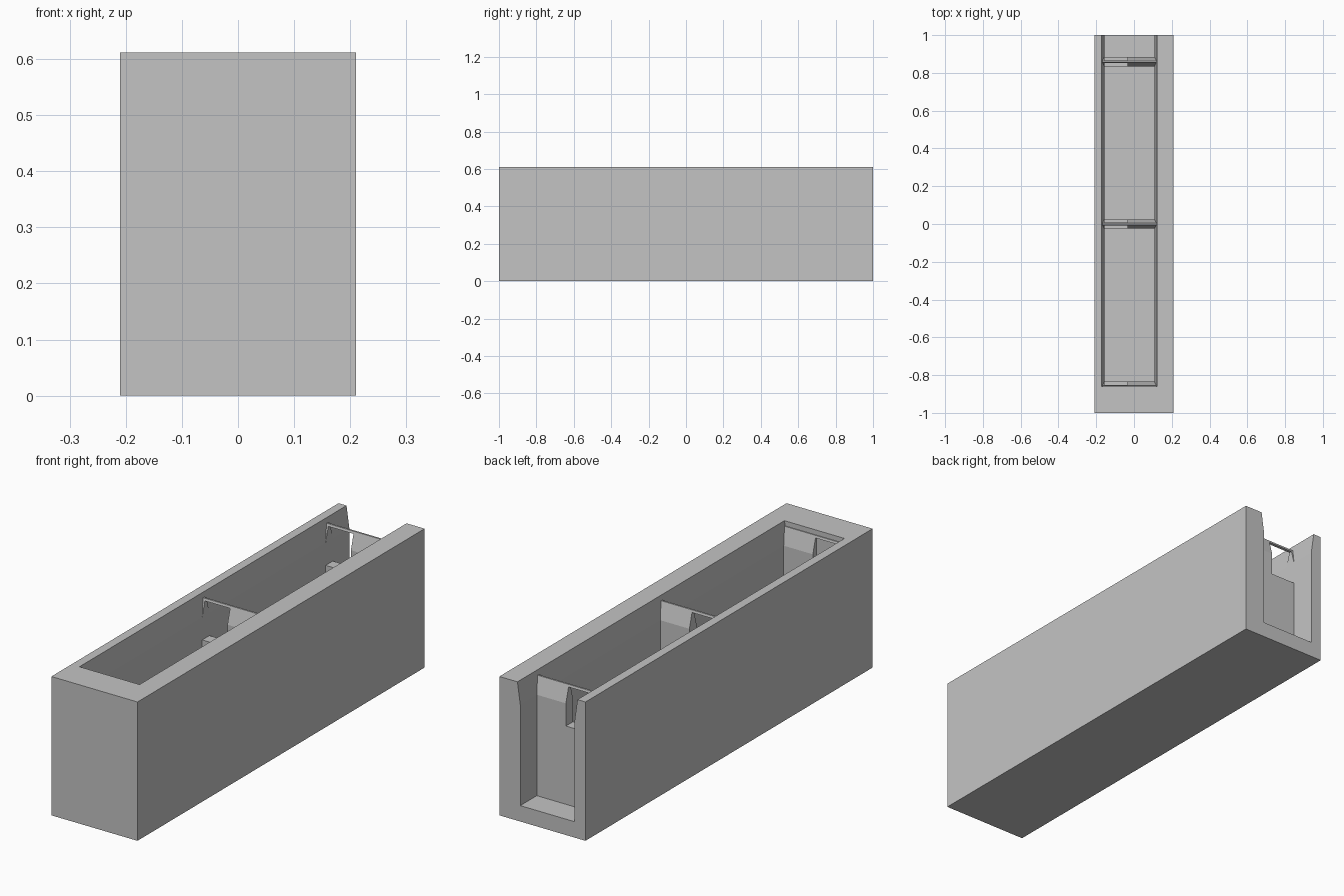
import bpy
import bmesh

WIDTH, HEIGHT = 0.42, 0.612
FLOOR, FLARE = 0.07, 0.515
END_WALL_Y = -0.86

cube = bpy.data.objects.get("Cube")
if cube:
    bpy.data.objects.remove(cube, do_unlink=True)

grey = bpy.data.materials.new("light_grey")
grey.use_nodes = True
colour = (0.55, 0.55, 0.55, 1)
grey.diffuse_color = colour
for node in grey.node_tree.nodes:
    if node.type == 'BSDF_PRINCIPLED':
        node.inputs["Base Color"].default_value = colour


def prism(name, outline, axis, start, end):
    """Extrude an outline along axis; outline is (x, z) for 'Y', (y, z) for 'X'."""
    bm = bmesh.new()
    if axis == 'Y':
        points = [(a, start, b) for a, b in outline]
        move = (0, end - start, 0)
    else:
        points = [(start, a, b) for a, b in outline]
        move = (end - start, 0, 0)
    face = bm.faces.new([bm.verts.new(p) for p in points])
    side = bmesh.ops.extrude_face_region(bm, geom=[face])
    verts = [v for v in side["geom"] if isinstance(v, bmesh.types.BMVert)]
    bmesh.ops.translate(bm, verts=verts, vec=move)
    bmesh.ops.recalc_face_normals(bm, faces=bm.faces)
    mesh = bpy.data.meshes.new(name)
    bm.to_mesh(mesh)
    bm.free()
    mesh.materials.append(grey)
    obj = bpy.data.objects.new(name, mesh)
    bpy.context.collection.objects.link(obj)
    return obj


def rectangle(left, right, bottom, top):
    return [(left, bottom), (right, bottom), (right, top), (left, top)]


def cut(obj, cutter):
    """Subtract the cutter and remove it."""
    mod = obj.modifiers.new("cut", 'BOOLEAN')
    mod.operation = 'DIFFERENCE'
    mod.solver = 'EXACT'
    mod.object = cutter
    bpy.context.view_layer.objects.active = obj
    bpy.ops.object.modifier_apply(modifier=mod.name)
    bpy.data.objects.remove(cutter, do_unlink=True)


# Outer body with an off-centre flared channel, open at the back
half = WIDTH / 2
body = prism("trough_body", rectangle(-half, half, 0, HEIGHT), 'Y', -1, 1)
rise = (HEIGHT + 0.05 - FLARE) / (HEIGHT - FLARE)
spread = 0.014 * rise
left, right = -0.157, 0.108
channel = [(left, FLOOR), (right, FLOOR), (right, FLARE),
           (right + spread, HEIGHT + 0.05), (left - spread, HEIGHT + 0.05), (left, FLARE)]
cut(body, prism("channel_cutter", channel, 'Y', END_WALL_Y, 1.1))

# Dividers with tapered tops and a window under a thin top bar
for name, y in (("front", END_WALL_Y), ("middle", 0), ("back", -END_WALL_Y)):
    section = [(y - 0.025, 0.05), (y + 0.025, 0.05), (y + 0.025, FLARE),
               (y + 0.004, 0.59), (y - 0.004, 0.59), (y - 0.025, FLARE)]
    divider = prism(name + "_divider", section, 'X', -0.19, 0.15)
    window = rectangle(left, -0.034, 0.415, 0.58)
    cut(divider, prism("window_cutter", window, 'Y', y - 0.1, y + 0.1))
